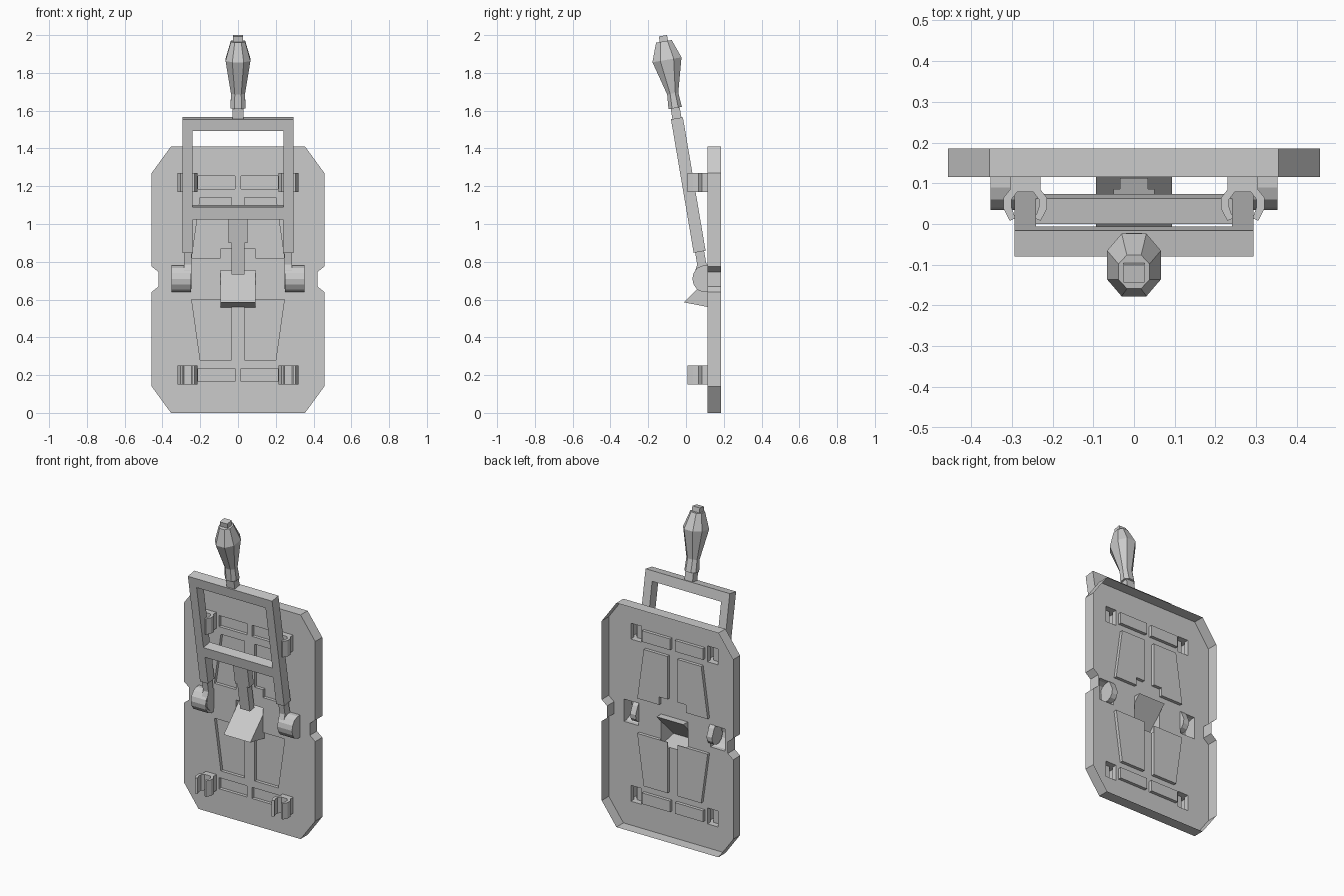
import bpy, bmesh
from math import radians, sin, cos
from mathutils import Matrix

if "Cube" in bpy.data.objects:
    bpy.data.objects.remove(bpy.data.objects["Cube"])

TILT = Matrix.Translation((0, .0965, .71)) @ Matrix.Rotation(radians(9.65), 4, 'X')


def finish(name, bm, mat=None):
    bmesh.ops.recalc_face_normals(bm, faces=bm.faces)
    if mat:
        bm.transform(mat)
    me = bpy.data.meshes.new(name)
    bm.to_mesh(me)
    bm.free()
    ob = bpy.data.objects.new(name, me)
    bpy.context.collection.objects.link(ob)
    return ob


def loft(name, rings, mat=None):
    bm = bmesh.new()
    vs = [[bm.verts.new(p) for p in r] for r in rings]
    n = len(vs[0])
    for a, b in zip(vs, vs[1:]):
        for i in range(n):
            j = (i + 1) % n
            bm.faces.new((a[i], a[j], b[j], b[i]))
    bm.faces.new(vs[0])
    bm.faces.new(vs[-1])
    return finish(name, bm, mat)


def prism(name, pts, axis, a, b, mat=None):
    place = {'x': lambda p, d: (d, p[0], p[1]),
             'y': lambda p, d: (p[0], d, p[1]),
             'z': lambda p, d: (p[0], p[1], d)}[axis]
    return loft(name, [[place(p, d) for p in pts] for d in (a, b)], mat)


def combine(target, tool, op):
    m = target.modifiers.new('bool', 'BOOLEAN')
    m.operation, m.object, m.solver = op, tool, 'EXACT'
    with bpy.context.temp_override(object=target, active_object=target):
        bpy.ops.object.modifier_apply(modifier=m.name)
    bpy.data.objects.remove(tool)


def mirrored(half):
    return half + [(-x, y) for x, y in reversed(half)]


def rect(x0, x1, z0, z1):
    return [(x0, z0), (x1, z0), (x1, z1), (x0, z1)]


# Backing plate with clipped corners and side notches
plate = prism('backing_plate', mirrored([
    (.355, 0), (.457, .14), (.457, .64), (.42, .67), (.42, .745),
    (.457, .775), (.457, 1.27), (.355, 1.41)]), 'y', .115, .185)

# Sunken panels
panels = [
    rect(.017, .212, .165, .235), rect(.017, .212, 1.185, 1.255),
    [(.035, .28), (.2, .28), (.245, .6), (.035, .6)],
    [(.035, 1.14), (.2, 1.14), (.245, .82), (.093, .82), (.093, .87), (.035, .87)]]
for pts in panels:
    for s in (1, -1):
        combine(plate, prism('cut', [(s * x, z) for x, z in pts], 'y', .05, .135), 'DIFFERENCE')

# Spring clips and pivot bearings
clip = [(.037, .125), (.037, .085), (.053, .065), (.053, .037), (.038, .008),
        (.024, .014), (.034, .042), (.034, .06), (.02, .078)]
bearing = [(.125, .64), (.125, .78), (.09, .78), (.06, .768), (.04, .74), (.034, .71),
           (.04, .68), (.06, .652), (.09, .64)]
for s in (1, -1):
    for z in (.15, 1.17):
        pts = [(x + s * .267, y) for x, y in mirrored(clip)]
        combine(plate, prism('clip', pts, 'z', z, z + .1), 'UNION')
    combine(plate, prism('bearing', bearing, 'x', s * .25, s * .352), 'UNION')

# Sloped catch: ramp in front, pocket behind the tongue
combine(plate, prism('ramp', [(.13, .725), (-.01, .585), (.13, .558)], 'x', -.093, .093), 'UNION')
combine(plate, prism('pocket', [(.16, .755), (.105, .755), (.105, .7)], 'x', -.093, .093), 'DIFFERENCE')

# The plate is a shell, open at the back
bm = bmesh.new()
bm.from_mesh(plate.data)
back = [f for f in bm.faces if f.normal.y > .9 and f.calc_center_median().y > .183]
bmesh.ops.delete(bm, geom=back, context='FACES')
bm.to_mesh(plate.data)
bm.free()

# Tilted lever frame
frame = prism('lever_frame', mirrored([
    (.05, .325), (.237, .325), (.237, .145), (.293, .145), (.293, .862)]),
    'y', -.032, .032, TILT)
combine(frame, prism('window', rect(-.24, .24, .39, .8), 'y', -.1, .1, TILT), 'DIFFERENCE')

# Pivot legs with rounded ends
leg = [(.052 * cos(radians(a)), .052 * sin(radians(a))) for a in range(180, 361, 30)]
leg = leg + [(.04, .05), (.024, .08), (.024, .147), (-.024, .147), (-.024, .08), (-.04, .05)]
for s, side in ((1, 'right'), (-1, 'left')):
    prism('pivot_leg_' + side, leg, 'x', s * .247, s * .285, TILT)

# Tongue reaching down to the catch
prism('tongue', mirrored([(.034, .028), (.034, .195), (.05, .195), (.05, .328)]),
      'y', -.022, .022, TILT)

# Neck, eight-sided grip and end cap
prism('grip_neck', rect(-.028, .028, .86, .92), 'y', -.024, .024, TILT)


def octagon(t, rx, ry):
    k = .46
    return [(x * rx, y * ry, t) for x, y in
            ((1, -k), (1, k), (k, 1), (-k, 1), (-1, k), (-1, -k), (-k, -1), (k, -1))]


loft('grip', [octagon(.917, .04, .036), octagon(.995, .037, .03),
              octagon(1.176, .066, .078), octagon(1.275, .038, .042)], TILT)
prism('grip_cap', rect(-.026, .026, 1.274, 1.305), 'y', -.022, .022, TILT)
